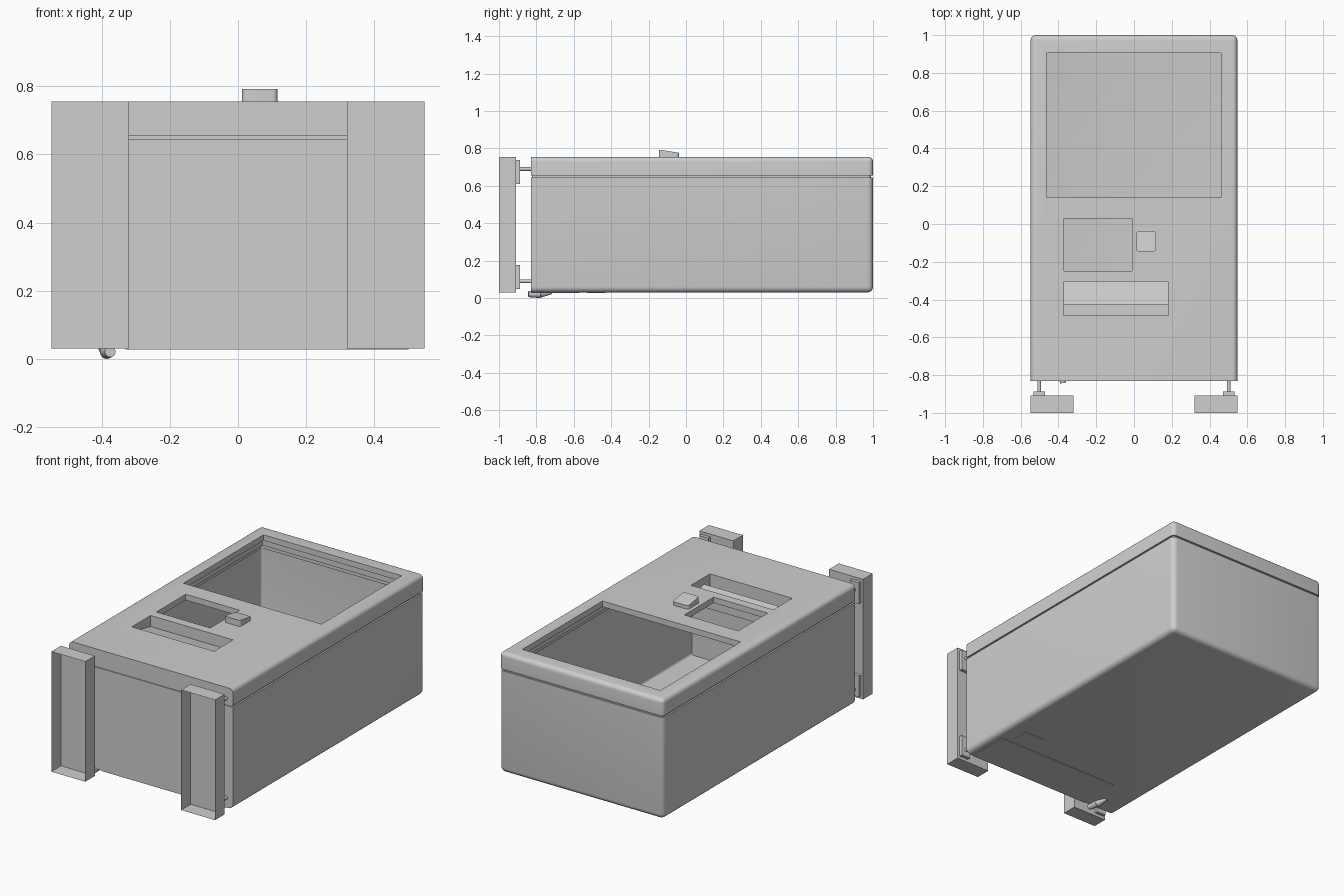
import bpy, bmesh, math
from mathutils import Vector

cube = bpy.data.objects.get("Cube")
if cube:
    bpy.data.objects.remove(cube, do_unlink=True)

grey = bpy.data.materials.new("light_grey")
grey.use_nodes = True
GREY = (0.62, 0.62, 0.62, 1)
grey.diffuse_color = GREY
grey.node_tree.nodes["Principled BSDF"].inputs["Base Color"].default_value = GREY


def finish(name, bm):
    mesh = bpy.data.meshes.new(name)
    bm.to_mesh(mesh)
    bm.free()
    mesh.materials.append(grey)
    ob = bpy.data.objects.new(name, mesh)
    bpy.context.collection.objects.link(ob)
    return ob


def activate(ob):
    bpy.ops.object.select_all(action='DESELECT')
    ob.select_set(True)
    bpy.context.view_layer.objects.active = ob


def apply(ob, mod):
    activate(ob)
    bpy.ops.object.modifier_apply(modifier=mod.name)


def box(name, x, y, z, open_dirs=(), round_edge=None, radius=0.03):
    """Box from ranges; open_dirs lists the sides left off."""
    bm = bmesh.new()
    bmesh.ops.create_cube(bm, size=1)
    for v in bm.verts:
        v.co = Vector([r[0] if c < 0 else r[1] for r, c in zip((x, y, z), v.co)])
    if round_edge:
        edges = [e for e in bm.edges if round_edge(e)]
        bmesh.ops.bevel(bm, geom=edges, offset=radius, segments=5,
                        profile=0.5, affect='EDGES')
    bm.normal_update()
    gone = [f for f in bm.faces if any(f.normal.dot(Vector(d)) > 0.99 for d in open_dirs)]
    bmesh.ops.delete(bm, geom=gone, context='FACES')
    return finish(name, bm)


def thicken(ob, t):
    mod = ob.modifiers.new("wall", 'SOLIDIFY')
    mod.thickness, mod.offset, mod.use_even_offset = t, -1, True
    apply(ob, mod)


def rod(name, a, b, r1, r2, sides=16):
    a, b = Vector(a), Vector(b)
    bm = bmesh.new()
    bmesh.ops.create_cone(bm, cap_ends=True, segments=sides, radius1=r1,
                          radius2=r2, depth=(b - a).length)
    rot = (b - a).to_track_quat('Z', 'Y').to_matrix()
    bmesh.ops.transform(bm, matrix=rot.to_4x4(), verts=bm.verts)
    bmesh.ops.translate(bm, vec=(a + b) / 2, verts=bm.verts)
    return finish(name, bm)


def rounded(lid):
    """Rule: round the rear uprights and the outer rim, keep the front end sharp."""
    def rule(e):
        mid = (e.verts[0].co + e.verts[1].co) / 2
        upright = abs(e.verts[0].co.z - e.verts[1].co.z) > 0.01
        rim = (mid.z > 0.7) if lid else (mid.z < 0.1)
        return mid.y > -0.8 and (upright or rim)
    return rule


W, FRONT, BACK, TOP = 0.547, -0.83, 1.0, 0.755
UP, DOWN, FWD = (0, 0, 1), (0, 0, -1), (0, -1, 0)

# Hollow cabinet, recessed seam and door
cabinet = box("cabinet", (-W, W), (FRONT, BACK), (0.03, 0.645), [UP], rounded(False))
thicken(cabinet, 0.015)
seam = box("seam", (-W + 0.01, W - 0.01), (FRONT + 0.006, BACK - 0.01), (0.63, 0.67),
           [UP, DOWN], rounded(True), 0.02)
thicken(seam, 0.012)
door = box("door", (-W, W), (FRONT, BACK), (0.655, TOP), [DOWN], rounded(True), 0.026)
thicken(door, 0.035)

# Openings in the door: window, display hole and coin tray
WINDOW = ((-0.463, 0.46), (0.14, 0.905))
DISPLAY = ((-0.37, -0.01), (-0.25, 0.03))
TRAY = ((-0.37, 0.18), (-0.485, -0.305))
for rx, ry in (WINDOW, DISPLAY, TRAY):
    cutter = box("cutter", rx, ry, (0.69, 0.9))
    cutter.hide_render = True
    mod = door.modifiers.new("opening", 'BOOLEAN')
    mod.operation, mod.object, mod.solver = 'DIFFERENCE', cutter, 'EXACT'
    apply(door, mod)
    bpy.data.objects.remove(cutter, do_unlink=True)

# Tray pocket with its sloping shelf
box("tray_pocket", *TRAY, (0.645, 0.75), [UP])
shelf = box("tray_shelf", TRAY[0], (-0.43, -0.305), (0.647, 0.714))
for v in shelf.data.vertices:
    if v.co.z > 0.7 and v.co.y > -0.35:
        v.co.z = 0.688

# Wedge-shaped button with softened corners
button = box("button", (0.012, 0.116), (-0.145, -0.038), (0.75, 0.792), (),
             lambda e: abs(e.verts[0].co.z - e.verts[1].co.z) > 0.01, 0.014)
for v in button.data.vertices:
    if v.co.z > 0.77:
        v.co.z -= 0.18 * max(0, v.co.y + 0.125)

# Channel feet, each with two mounting plates and bolts
for side, s in (("left", 1), ("right", -1)):
    span = lambda a, b: tuple(sorted((a * s, b * s)))
    box(side + "_foot", span(0.32, W), (-1, -0.908), (0.03, TOP), [FWD])
    for level, low, bolt in (("lower", 0.048, 0.09), ("upper", 0.61, 0.69)):
        box(f"{side}_{level}_plate", span(0.472, 0.533), (-0.908, -0.888), (low, low + 0.128))
        rod(f"{side}_{level}_bolt", (0.502 * s, -0.89, bolt), (0.502 * s, FRONT, bolt),
            0.01, 0.01)

# Access panels on the underside
box("service_panel", (-0.33, 0.5), (FRONT, -0.57), (0.027, 0.031))
box("rating_plate", (0.31, 0.44), (-0.53, -0.43), (0.027, 0.031))

# Cable outlet under the cabinet
rod("cable_outlet", (-0.4, -0.72, 0.03), (-0.385, -0.78, 0.022), 0.01, 0.02)
rod("cable_end", (-0.385, -0.78, 0.021), (-0.375, -0.842, 0.021), 0.021, 0.016)

# Smooth the rounded parts, keep their corners crisp
for ob in list(bpy.context.collection.objects):
    if ob.type == 'MESH' and any(k in ob.name for k in
                                 ("cabinet", "door", "seam", "button", "bolt", "cable")):
        activate(ob)
        bpy.ops.object.shade_smooth_by_angle(angle=math.radians(35))
